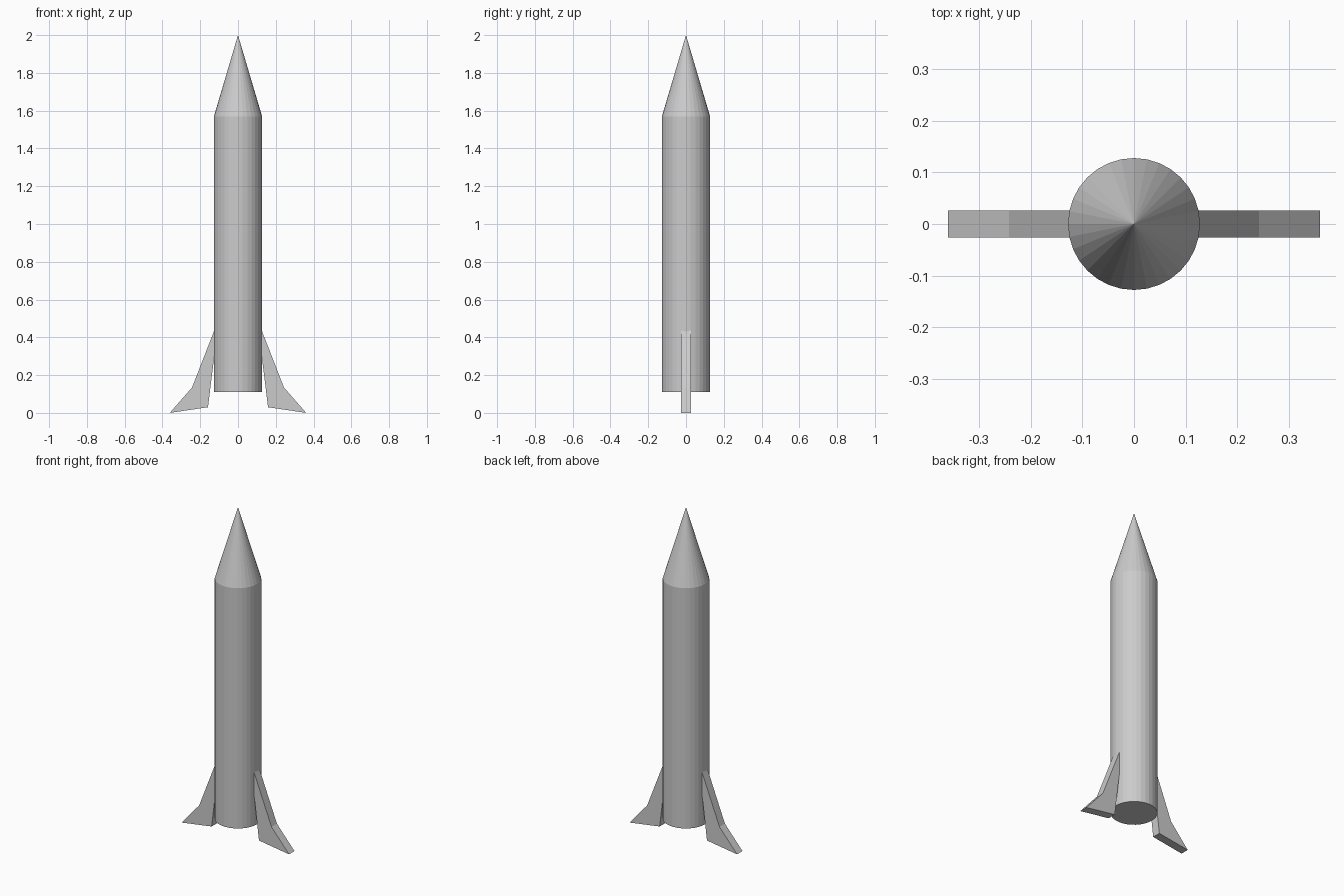
import bpy, bmesh

if "Cube" in bpy.data.objects:
    bpy.data.objects.remove(bpy.data.objects["Cube"])

RADIUS, SIDES = 0.128, 32


def add_object(name, bm):
    bmesh.ops.recalc_face_normals(bm, faces=bm.faces)
    mesh = bpy.data.meshes.new(name)
    bm.to_mesh(mesh)
    bm.free()
    obj = bpy.data.objects.new(name, mesh)
    bpy.context.collection.objects.link(obj)
    return obj


def round_part(name, z0, z1, top_radius, caps):
    bm = bmesh.new()
    bmesh.ops.create_cone(bm, cap_ends=caps, segments=SIDES, radius1=RADIUS,
                          radius2=top_radius, depth=z1 - z0)
    bmesh.ops.translate(bm, verts=bm.verts, vec=(0, 0, (z0 + z1) / 2))
    return add_object(name, bm)


# Cylindrical hull and pointed nose
round_part("body", 0.11, 1.568, RADIUS, True)
round_part("nose_cone", 1.568, 2.0, 0, False)

# Swept tail fins, rooted slightly inside the hull
FIN = [(0.101, 0.50), (0.159, 0.03), (0.361, 0.0), (0.243, 0.135)]
HALF_THICKNESS = 0.026
for name, side in (("left_fin", -1), ("right_fin", 1)):
    bm = bmesh.new()
    face = bm.faces.new([bm.verts.new((side * x, -HALF_THICKNESS, z)) for x, z in FIN])
    ext = bmesh.ops.extrude_face_region(bm, geom=[face], use_keep_orig=True)
    moved = [g for g in ext["geom"] if isinstance(g, bmesh.types.BMVert)]
    bmesh.ops.translate(bm, verts=moved, vec=(0, 2 * HALF_THICKNESS, 0))
    add_object(name, bm)
